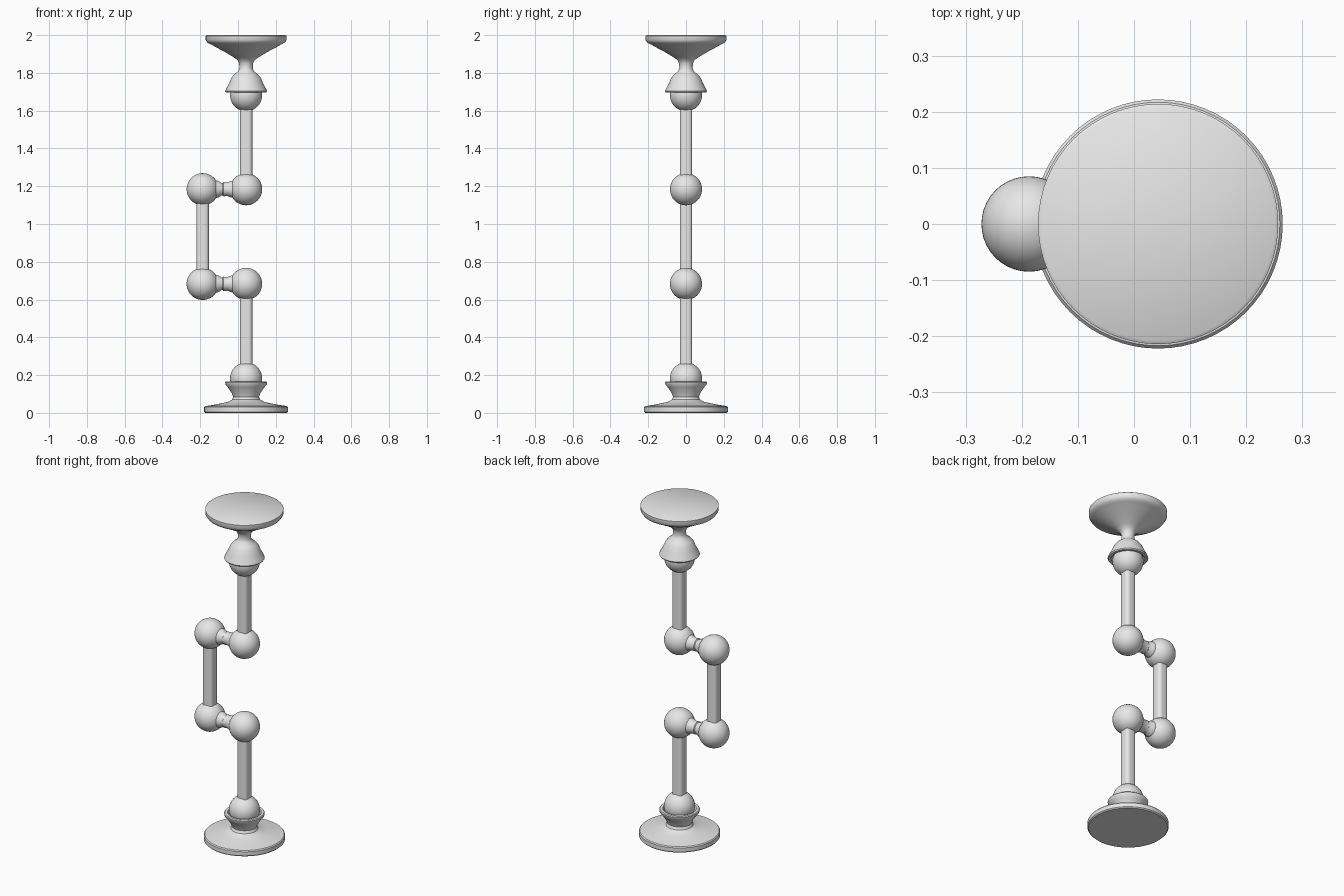
import bpy, bmesh, math
from mathutils import Matrix, Vector

cube = bpy.data.objects.get("Cube")
if cube:
    bpy.data.objects.remove(cube, do_unlink=True)

# Single grey finish
grey = bpy.data.materials.new("plain grey")
grey.use_nodes = True
grey.diffuse_color = (0.8, 0.8, 0.8, 1)
grey.node_tree.nodes["Principled BSDF"].inputs["Base Color"].default_value = (0.8, 0.8, 0.8, 1)

MAIN_X, SIDE_X = 0.043, -0.187
BALL_R, ROD_HALF = 0.085, 0.033
LOW_BALL, LOW_ELBOW, HIGH_ELBOW, HIGH_BALL = 0.182, 0.683, 1.184, 1.682


def finish(name, bm, angle=35):
    """Turn a bmesh into a named, smooth shaded object."""
    bmesh.ops.recalc_face_normals(bm, faces=bm.faces[:])
    mesh = bpy.data.meshes.new(name)
    bm.to_mesh(mesh)
    bm.free()
    obj = bpy.data.objects.new(name, mesh)
    bpy.context.collection.objects.link(obj)
    mesh.materials.append(grey)
    bpy.ops.object.select_all(action='DESELECT')
    obj.select_set(True)
    bpy.context.view_layer.objects.active = obj
    bpy.ops.object.shade_smooth_by_angle(angle=math.radians(angle))
    return obj


def lathe(name, profile, matrix, steps=64):
    """Spin a (radius, height) profile around z, then place it."""
    bm = bmesh.new()
    verts = [bm.verts.new((r, 0, z)) for r, z in profile]
    edges = [bm.edges.new(pair) for pair in zip(verts, verts[1:])]
    bmesh.ops.spin(bm, geom=verts + edges, cent=(0, 0, 0), axis=(0, 0, 1),
                   angle=math.tau, steps=steps, use_duplicate=False)
    bmesh.ops.remove_doubles(bm, verts=bm.verts[:], dist=0.0001)
    bmesh.ops.transform(bm, matrix=matrix, verts=bm.verts[:])
    return finish(name, bm)


def ball(name, x, z):
    bm = bmesh.new()
    bmesh.ops.create_uvsphere(bm, u_segments=40, v_segments=24, radius=BALL_R,
                              matrix=Matrix.Translation((x, 0, z)))
    return finish(name, bm)


def rod(name, x, z0, z1):
    """Square bar with rounded long edges."""
    bm = bmesh.new()
    size = Matrix.Diagonal((2 * ROD_HALF, 2 * ROD_HALF, z1 - z0, 1))
    bmesh.ops.create_cube(bm, size=1,
                          matrix=Matrix.Translation((x, 0, (z0 + z1) / 2)) @ size)
    upright = [e for e in bm.edges
               if abs(e.verts[0].co.z - e.verts[1].co.z) > 0.1]
    bmesh.ops.bevel(bm, geom=upright, offset=0.02, segments=5,
                    profile=0.5, affect='EDGES')
    return finish(name, bm)


on_axis = Matrix.Translation((MAIN_X, 0, 0))

# Base plate flowing up into an open socket
lathe("base_socket", [
    (0, 0), (0.216, 0), (0.222, 0.006), (0.222, 0.03), (0.217, 0.036),
    (0.17, 0.043), (0.125, 0.052), (0.095, 0.059), (0.075, 0.07),
    (0.068, 0.085), (0.076, 0.105), (0.096, 0.135), (0.109, 0.15),
    (0.111, 0.162), (0.107, 0.167), (0.092, 0.167), (0.084, 0.15), (0, 0.13),
], on_axis)

# Top plate with trumpet neck and downward cup
lathe("top_socket", [
    (0, 2.0), (0.208, 2.0), (0.214, 1.996), (0.214, 1.974), (0.205, 1.96),
    (0.19, 1.953), (0.16, 1.936), (0.115, 1.912), (0.07, 1.885),
    (0.045, 1.868), (0.037, 1.85), (0.035, 1.825), (0.042, 1.808),
    (0.063, 1.792), (0.079, 1.772), (0.09, 1.745), (0.106, 1.715),
    (0.111, 1.703), (0.107, 1.697), (0.092, 1.697), (0.084, 1.715), (0, 1.74),
], on_axis)

# Ball joints
for name, x, z in (("base_ball", MAIN_X, LOW_BALL), ("top_ball", MAIN_X, HIGH_BALL),
                   ("lower_inner_ball", MAIN_X, LOW_ELBOW),
                   ("lower_outer_ball", SIDE_X, LOW_ELBOW),
                   ("upper_inner_ball", MAIN_X, HIGH_ELBOW),
                   ("upper_outer_ball", SIDE_X, HIGH_ELBOW)):
    ball(name, x, z)

# Upright rods between the joints
rod("lower_rod", MAIN_X, LOW_BALL, LOW_ELBOW)
rod("offset_rod", SIDE_X, LOW_ELBOW, HIGH_ELBOW)
rod("upper_rod", MAIN_X, HIGH_ELBOW, HIGH_BALL)

# Short collared links joining each pair of elbow balls
for name, z in (("lower_link", LOW_ELBOW), ("upper_link", HIGH_ELBOW)):
    sideways = Matrix.Translation((SIDE_X, 0, z)) @ Matrix.Rotation(math.pi / 2, 4, 'Y')
    lathe(name, [
        (0, 0.04), (0.046, 0.07), (0.044, 0.084), (0.033, 0.1), (0.033, 0.106),
        (0.038, 0.11), (0.036, 0.13), (0.044, 0.152), (0.046, 0.162), (0, 0.19),
    ], sideways, 32)
